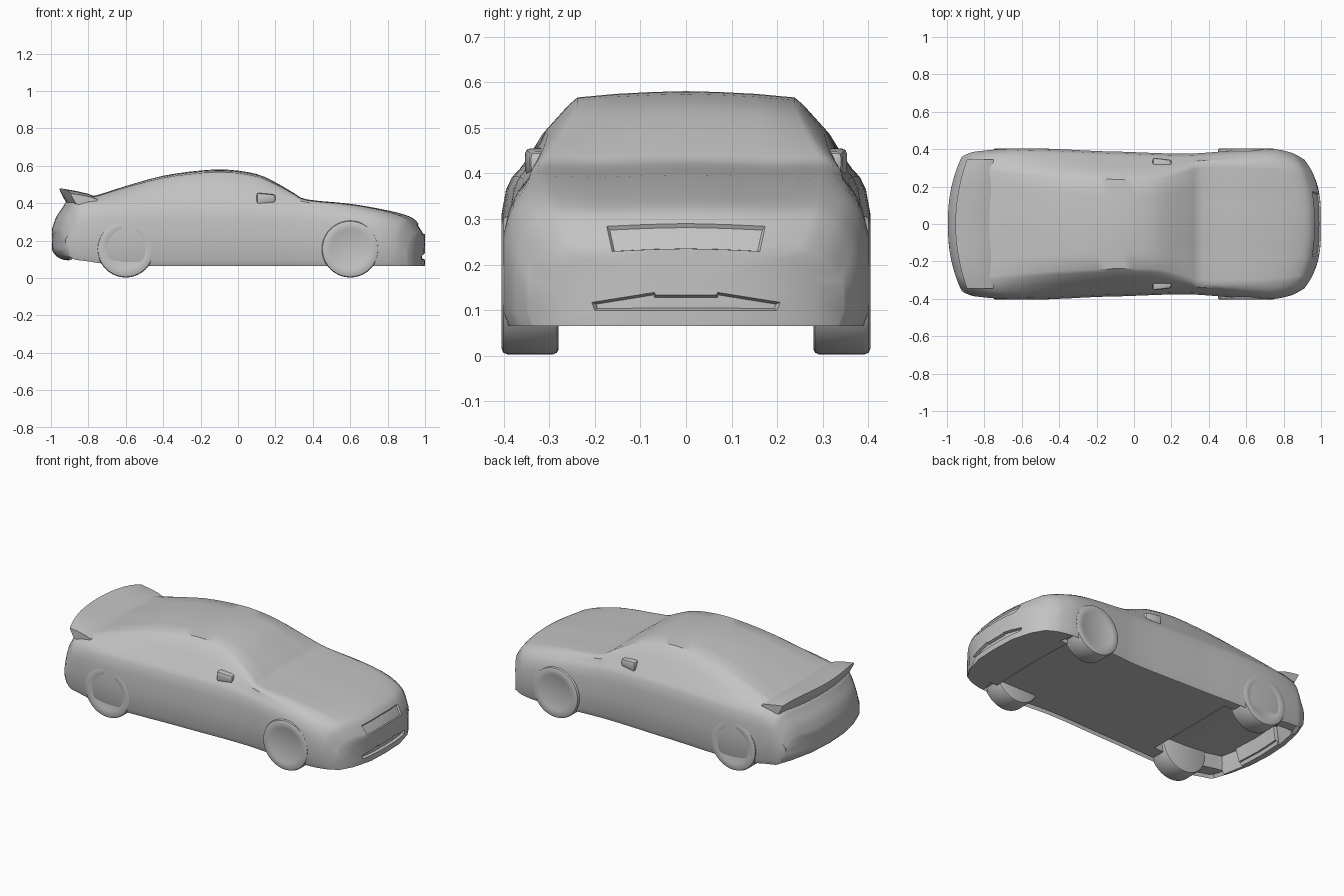
import bpy, bmesh, math
from mathutils import Matrix

cube = bpy.data.objects.get("Cube")
if cube:
    bpy.data.objects.remove(cube, do_unlink=True)

grey = bpy.data.materials.new("plain_grey")
grey.use_nodes = True
grey.diffuse_color = (0.55, 0.55, 0.55, 1)
grey.node_tree.nodes["Principled BSDF"].inputs["Base Color"].default_value = (0.55, 0.55, 0.55, 1)


def make(name, bm, angle=35):
    mesh = bpy.data.meshes.new(name)
    bm.to_mesh(mesh)
    bm.free()
    mesh.materials.append(grey)
    obj = bpy.data.objects.new(name, mesh)
    bpy.context.collection.objects.link(obj)
    bpy.ops.object.select_all(action='DESELECT')
    obj.select_set(True)
    bpy.context.view_layer.objects.active = obj
    bpy.ops.object.shade_smooth_by_angle(angle=math.radians(angle))


def loft(rings):
    bm = bmesh.new()
    rows = [[bm.verts.new(p) for p in ring] for ring in rings]
    n = len(rows[0])
    for a, b in zip(rows, rows[1:]):
        for i in range(n):
            j = (i + 1) % n
            bm.faces.new((a[i], a[j], b[j], b[i]))
    bm.faces.new(rows[0])
    bm.faces.new(rows[-1])
    bmesh.ops.recalc_face_normals(bm, faces=bm.faces)
    return bm


def recess(bm, rule, rim, depth):
    bm.normal_update()
    faces = [f for f in bm.faces if rule(f.calc_center_median(), f.normal)]
    bmesh.ops.inset_region(bm, faces=faces, thickness=rim, depth=-depth, use_even_offset=True)


def spline(a, b, c, d, t):
    return [0.5 * (2 * q + (r - p) * t + (2 * p - 5 * q + 4 * r - s) * t * t
                   + (3 * q - p - 3 * r + s) * t ** 3) for p, q, r, s in zip(a, b, c, d)]


def bow(x, y):
    # Round the nose and tail in plan
    if x > 0:
        return x - 0.14 * max(0, (x - 0.7) / 0.3) * abs(y / 0.4) ** 3
    return x + 0.075 * max(0, (-x - 0.7) / 0.28) * abs(y / 0.37) ** 2.3


def section(x, w, low, belt, top, roof, scale=1):
    rise = top - belt
    half = [(0, low), (0.4 * w, low), (0.75 * w, low), (w - 0.012, low), (w, low + 0.03),
            (w, low + (belt - low) * 0.45), (w, low + (belt - low) * 0.72),
            (0.975 * w, belt - 0.04), (0.945 * w, belt - 0.015), (0.9 * w, belt + 0.005),
            (0.45 * w + 0.52 * roof, belt + rise * 0.5), (roof, top - rise * 0.17),
            (0.93 * roof, top - rise * 0.08), (0.6 * roof, top - 0.006),
            (0.3 * roof, top - 0.002), (0, top)]
    mid = (low + top) / 2
    pts = half + [(-y, z) for y, z in half[-2:0:-1]]
    return [(bow(x, y * scale), y * scale, mid + (z - mid) * scale) for y, z in pts]


# Body stations: x, half width, floor, belt, top, roof half width
stations = [
    (-0.995, 0.358, 0.15, 0.23, 0.26, 0.29), (-0.975, 0.37, 0.12, 0.285, 0.32, 0.3),
    (-0.94, 0.382, 0.1, 0.34, 0.375, 0.31), (-0.91, 0.387, 0.095, 0.375, 0.415, 0.31),
    (-0.85, 0.392, 0.09, 0.39, 0.432, 0.31), (-0.76, 0.398, 0.08, 0.4, 0.442, 0.3),
    (-0.6, 0.405, 0.067, 0.405, 0.492, 0.285), (-0.4, 0.4, 0.065, 0.408, 0.547, 0.27),
    (-0.2, 0.39, 0.065, 0.408, 0.575, 0.26), (-0.05, 0.386, 0.065, 0.407, 0.579, 0.256),
    (0.1, 0.38, 0.065, 0.405, 0.556, 0.258), (0.2, 0.377, 0.065, 0.4, 0.512, 0.275),
    (0.3, 0.377, 0.065, 0.394, 0.454, 0.305), (0.37, 0.38, 0.065, 0.388, 0.42, 0.325),
    (0.6, 0.397, 0.065, 0.362, 0.397, 0.32), (0.8, 0.4, 0.065, 0.33, 0.362, 0.31),
    (0.92, 0.385, 0.065, 0.295, 0.328, 0.3), (0.965, 0.37, 0.065, 0.26, 0.29, 0.29),
    (1.0, 0.345, 0.065, 0.2, 0.235, 0.27)]
ends = [stations[0]] + stations + [stations[-1]]
path = []
for i in range(len(stations) - 1):
    path += [spline(*ends[i:i + 4], t / 3) for t in range(3)]
path.append(stations[-1])
shrink = (0.8, 0.6, 0.4, 0.2, 0.03)
rings = [section(*stations[0], scale=s) for s in reversed(shrink)]
rings += [section(*p) for p in path]
rings += [section(*stations[-1], scale=s) for s in shrink]
body = loft(rings)

# Raised floor between the sills, hollow rear underside, grille and lower intake
recess(body, lambda c, n: n.z < -0.7 and -0.9 < c.x < 0.75 and abs(c.y) < 0.37, 0.004, 0.022)
recess(body, lambda c, n: n.z < -0.7 and -0.89 < c.x < -0.42 and abs(c.y) < 0.3, 0.01, 0.08)
recess(body, lambda c, n: n.z > 0.2 and c.x > 0.96 and abs(c.y) < 0.17 and c.z > 0.2, 0.005, 0.008)
recess(body, lambda c, n: n.x > 0.8 and c.x > 0.95 and abs(c.y) < 0.17 and 0.095 < c.z < 0.13, 0.005, 0.015)
make("body", body)

# Wheels, almost flush with the body sides
for end, x in (("nose", 0.6), ("tail", -0.6)):
    for side, s in (("near", -1), ("far", 1)):
        bm = bmesh.new()
        place = Matrix.Translation((x, s * 0.342, 0.155)) @ Matrix.Rotation(math.pi / 2, 4, 'X')
        bmesh.ops.create_cone(bm, cap_ends=True, segments=40, radius1=0.152, radius2=0.152,
                              depth=0.125, matrix=place)
        rims = [e for f in bm.faces if len(f.verts) > 4 for e in f.edges]
        bmesh.ops.bevel(bm, geom=rims, offset=0.012, segments=2, affect='EDGES', profile=0.5)
        bm.normal_update()
        hub = max((f for f in bm.faces if len(f.verts) > 4), key=lambda f: s * f.calc_center_median().y)
        bmesh.ops.inset_region(bm, faces=[hub], thickness=0.03)
        bmesh.ops.inset_region(bm, faces=[hub], thickness=0.01, depth=-0.004)
        make(f"wheel_{end}_{side}", bm)

# Rear spoiler, bowed across the tail and overhanging it
profile = [(-0.75, 0.43), (-0.8, 0.45), (-0.87, 0.466), (-0.955, 0.48),
           (-0.952, 0.465), (-0.915, 0.395), (-0.78, 0.39)]
rings = []
for k in range(-8, 9):
    u = abs(k / 8)
    rings.append([(x - 0.3 * (x + 0.75) * u ** 2, 0.345 * k / 8, z - max(0, z - 0.4) * 0.35 * u ** 4)
                  for x, z in profile])
make("spoiler", loft(rings), 40)

# Door mirrors, widest at the rear and tapering into the windscreen pillar
for side, s in (("near", -1), ("far", 1)):
    bm = bmesh.new()
    bmesh.ops.create_cube(bm, size=1)
    for v in bm.verts:
        taper = 0.7 if v.co.x > 0 else 1
        v.co = (0.15 + v.co.x * 0.1, s * 0.315 + v.co.y * 0.08 * taper, 0.425 + v.co.z * 0.062 * taper)
    bmesh.ops.bevel(bm, geom=bm.edges[:], offset=0.012, segments=2, affect='EDGES', profile=0.5)
    make(f"mirror_{side}", bm)
